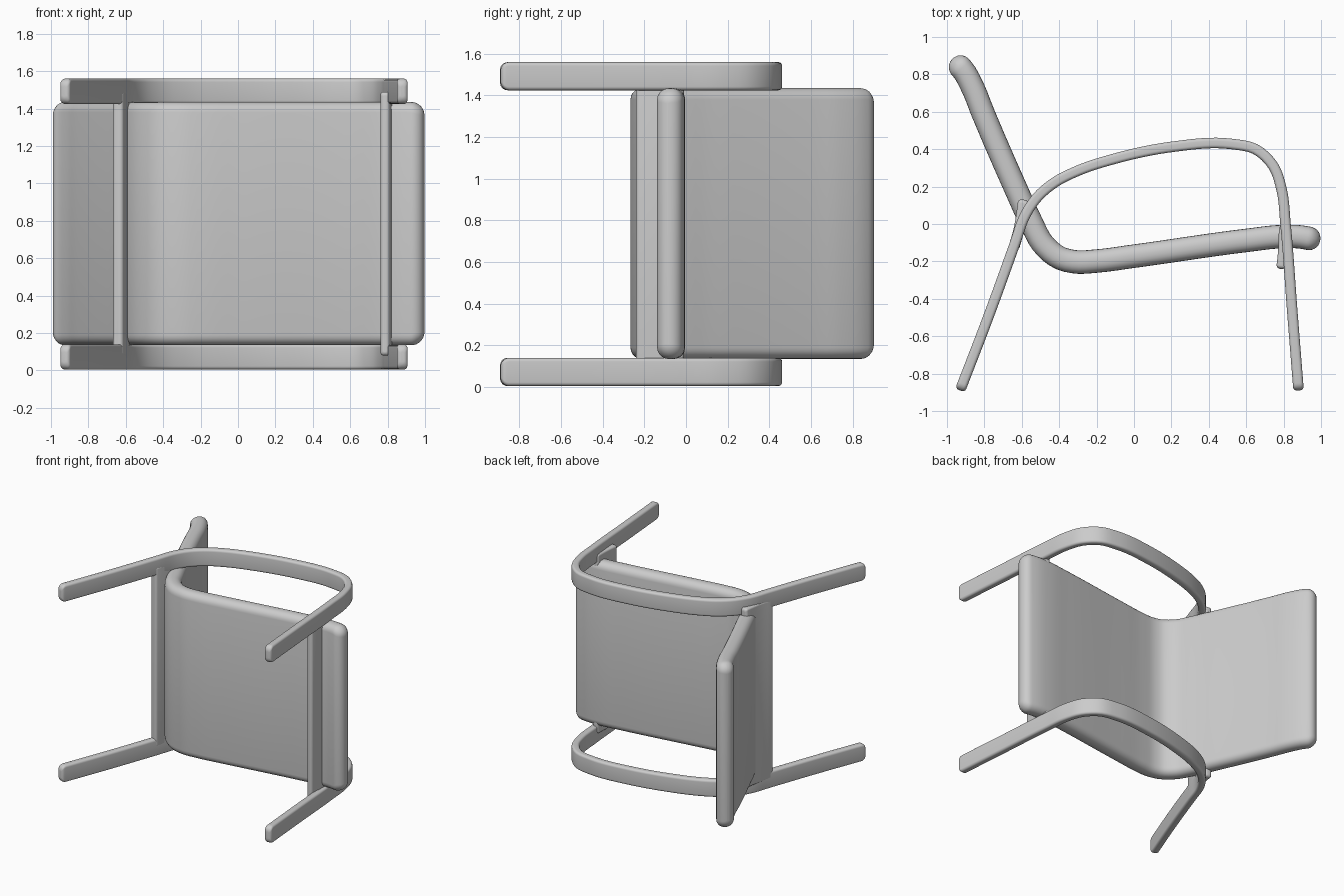
import bpy, bmesh, math
from mathutils import Vector

if "Cube" in bpy.data.objects:
    bpy.data.objects.remove(bpy.data.objects["Cube"])

grey = bpy.data.materials.new("plain grey")
grey.diffuse_color = (0.6, 0.6, 0.6, 1)
grey.use_nodes = True
grey.node_tree.nodes["Principled BSDF"].inputs["Base Color"].default_value = grey.diffuse_color


def smooth_path(points, steps=10):
    """Centripetal-style curve through the control points (in plan)."""
    p = [Vector(q) for q in points]
    p = [2 * p[0] - p[1]] + p + [2 * p[-1] - p[-2]]
    out = []
    for i in range(1, len(p) - 2):
        a, b, c, d = p[i - 1:i + 3]
        l0, l1, l2 = (b - a).length, (c - b).length, (d - c).length
        m1 = ((b - a) / l0 * l1 + (c - b) / l1 * l0) / (l0 + l1) * l1
        m2 = ((c - b) / l1 * l2 + (d - c) / l2 * l1) / (l1 + l2) * l1
        for k in range(steps):
            t = k / steps
            out.append((2*t**3 - 3*t**2 + 1) * b + (t**3 - 2*t**2 + t) * m1
                       + (3*t**2 - 2*t**3) * c + (t**3 - t**2) * m2)
    return out + [p[-2]]


def at_length(path, s):
    """Position and tangent at arc length s."""
    for a, b in zip(path, path[1:]):
        l = (b - a).length
        if s <= l + 1e-6:
            return a.lerp(b, s / l)
        s -= l
    return path[-1].copy()


def sweep(name, points, z0, z1, thick, edge, corner, tip):
    """Rounded slab following a plan path, softened at both ends."""
    path = smooth_path(points)
    total = sum((b - a).length for a, b in zip(path, path[1:]))
    ease = [corner * (1 - math.cos(math.pi / 2 * k / 8)) for k in range(9)]
    n = max(2, int(total / 0.035))
    stations = ease + [corner + (total - 2 * corner) * k / n for k in range(1, n)]
    stations += [total - e for e in reversed(ease)]
    bm, rings = bmesh.new(), []
    for s in stations:
        e = min(s, total - s)
        drop = lambda r: r - math.sqrt(max(0, r * r - max(0, r - e) ** 2))
        hw = (z1 - z0) / 2 - drop(corner)
        ht = max(0.004, thick / 2 - drop(tip))
        r = min(edge, ht * 0.98)
        pos = at_length(path, s)
        tan = (at_length(path, min(total, s + 0.01)) - at_length(path, max(0, s - 0.01))).normalized()
        nor = Vector((-tan.y, tan.x))
        ring = []
        for q, (sx, sz) in enumerate(((1, 1), (-1, 1), (-1, -1), (1, -1))):
            for k in range(6):
                a = math.pi / 2 * (q + k / 5)
                u = sx * (ht - r) + r * math.cos(a)
                w = sz * (hw - r) + r * math.sin(a)
                xy = pos + nor * u
                ring.append(bm.verts.new((xy.x, xy.y, (z0 + z1) / 2 + w)))
        rings.append(ring)
    for a, b in zip(rings, rings[1:]):
        for i in range(len(a)):
            j = (i + 1) % len(a)
            bm.faces.new((a[i], a[j], b[j], b[i]))
    bm.faces.new(rings[0])
    bm.faces.new(rings[-1])
    bmesh.ops.recalc_face_normals(bm, faces=bm.faces)
    mesh = bpy.data.meshes.new(name)
    bm.to_mesh(mesh)
    bm.free()
    mesh.materials.append(grey)
    ob = bpy.data.objects.new(name, mesh)
    bpy.context.collection.objects.link(ob)
    bpy.context.view_layer.objects.active = ob
    ob.select_set(True)
    bpy.ops.object.shade_smooth_by_angle(angle=math.radians(40))
    ob.select_set(False)


# Bent shell: backrest, tight bend, seat and drooping front lip
shell = [(-0.975, 0.878), (-0.92, 0.83), (-0.865, 0.735), (-0.81, 0.6), (-0.63, 0.185),
         (-0.555, 0.02), (-0.48, -0.115), (-0.40, -0.18), (-0.31, -0.203), (-0.2, -0.198),
         (0.0, -0.172), (0.6, -0.088), (0.78, -0.068), (0.88, -0.068), (0.995, -0.09)]
sweep("seat_and_back_shell", shell, 0.135, 1.435, 0.125, 0.055, 0.07, 0.06)

# Two arched side frames: rear leg, armrest and front leg in one strip
frame = [(-0.93, -0.89), (-0.78, -0.5), (-0.635, -0.1), (-0.585, 0.04), (-0.52, 0.14),
         (-0.42, 0.225), (-0.3, 0.285), (-0.1, 0.35), (0.2, 0.412), (0.52, 0.428),
         (0.65, 0.4), (0.745, 0.31), (0.79, 0.18), (0.81, 0.0), (0.845, -0.45), (0.88, -0.89)]
for side, z in (("lower", 0.005), ("upper", 1.425)):
    sweep(side + "_side_frame", frame, z, z + 0.135, 0.056, 0.018, 0.04, 0.02)

# Cross rails joining the frames under the seat and behind the back
sweep("rear_cross_rail", [(-0.645, -0.135), (-0.615, -0.03), (-0.59, 0.13)],
      0.08, 1.49, 0.058, 0.015, 0.02, 0.02)
sweep("front_cross_rail", [(0.785, -0.24), (0.795, -0.15), (0.8, -0.01)],
      0.08, 1.49, 0.05, 0.015, 0.02, 0.02)
